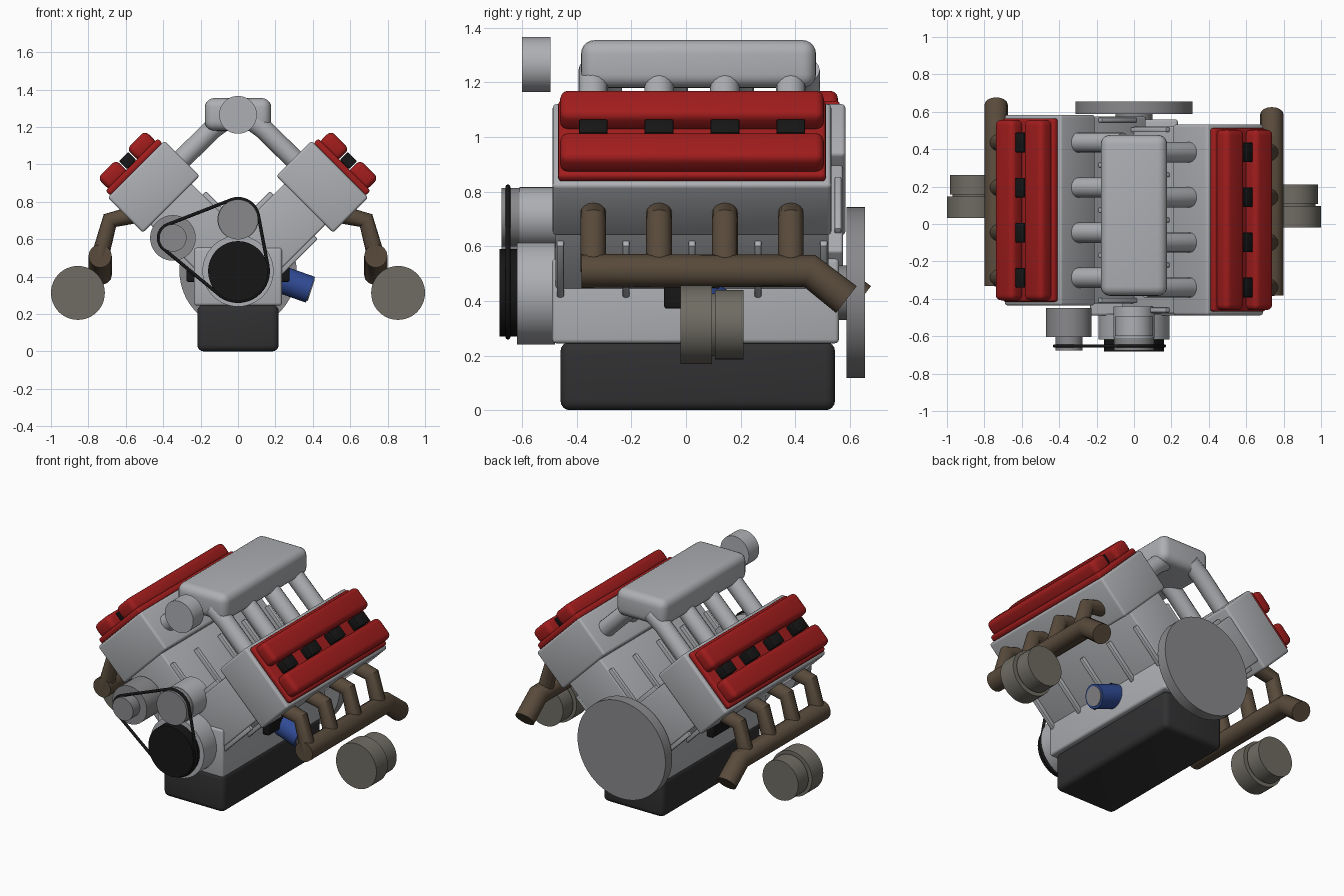
import bpy, bmesh, math
from mathutils import Vector

if "Cube" in bpy.data.objects:
    bpy.data.objects.remove(bpy.data.objects["Cube"])

R2 = math.sqrt(2)
CRANK_Z = 0.43


def material(name, rgb):
    m = bpy.data.materials.new(name)
    m.diffuse_color = (*rgb, 1)
    m.use_nodes = True
    m.node_tree.nodes["Principled BSDF"].inputs["Base Color"].default_value = m.diffuse_color
    return m


RED = material("red_paint", (0.36, 0.012, 0.012))
BLUE = material("blue_paint", (0.03, 0.07, 0.3))
BROWN = material("brown_iron", (0.1, 0.07, 0.045))
BLACK = material("black_rubber", (0.008, 0.008, 0.008))
DARK = material("dark_pan", (0.03, 0.03, 0.032))
CAST = material("turbo_cast", (0.16, 0.15, 0.125))
ALU = material("aluminium", (0.42, 0.43, 0.45))
STEEL = material("steel", (0.25, 0.25, 0.26))


def finish(name, mesh, mat, loc=(0, 0, 0), ry=0):
    ob = bpy.data.objects.new(name, mesh)
    bpy.context.collection.objects.link(ob)
    ob.location = loc
    ob.rotation_euler = (0, ry, 0)
    mesh.materials.clear()
    if mat:
        mesh.materials.append(mat)
    mesh.shade_smooth()
    mesh.set_sharp_from_angle(angle=math.radians(35))
    return ob


def box(name, size, loc, mat=ALU, bevel=0.01, ry=0, seg=3):
    bm = bmesh.new()
    bmesh.ops.create_cube(bm, size=1)
    bmesh.ops.scale(bm, vec=size, verts=bm.verts)
    if bevel:
        bmesh.ops.bevel(bm, geom=bm.edges[:], offset=bevel, segments=seg,
                        profile=0.5, affect='EDGES')
    me = bpy.data.meshes.new(name)
    bm.to_mesh(me)
    bm.free()
    return finish(name, me, mat, loc, ry)


def cyl(name, a, b, r, mat=ALU, sides=48):
    """Cylinder between points a and b."""
    a, b = Vector(a), Vector(b)
    d = b - a
    bm = bmesh.new()
    bmesh.ops.create_cone(bm, cap_ends=True, segments=sides,
                          radius1=r, radius2=r, depth=d.length)
    rot = d.to_track_quat('Z', 'Y').to_matrix()
    for v in bm.verts:
        v.co = rot @ v.co + (a + b) / 2
    me = bpy.data.meshes.new(name)
    bm.to_mesh(me)
    bm.free()
    return finish(name, me, mat)


def tube(name, pts, r, mat, cyclic=False):
    """Round pipe along a polyline."""
    cu = bpy.data.curves.new(name, 'CURVE')
    cu.dimensions = '3D'
    cu.bevel_depth = r
    cu.bevel_resolution = 6
    cu.use_fill_caps = True
    sp = cu.splines.new('POLY')
    sp.points.add(len(pts) - 1)
    for p, q in zip(sp.points, pts):
        p.co = (*q, 1)
    sp.use_cyclic_u = cyclic
    tmp = bpy.data.objects.new(name + "_path", cu)
    bpy.context.collection.objects.link(tmp)
    dg = bpy.context.evaluated_depsgraph_get()
    me = bpy.data.meshes.new_from_object(tmp.evaluated_get(dg))
    bpy.data.objects.remove(tmp)
    return finish(name, me, mat)


# bottom end
box("oil_pan", (0.435, 1.005, 0.25), (0, 0.043, 0.125), DARK, 0.035, seg=4)
box("crankcase", (0.47, 1.05, 0.31), (0, 0.035, 0.4), ALU, 0.015)
cyl("flywheel", (0, 0.588, CRANK_Z), (0, 0.656, CRANK_Z), 0.313, STEEL, 64)
cyl("crank_stub", (0, 0.5, CRANK_Z), (0, 0.6, CRANK_Z), 0.1, STEEL)

# front drive
cyl("timing_cover", (0, -0.48, CRANK_Z), (0, -0.618, CRANK_Z), 0.19)
cyl("crank_pulley", (0, -0.61, CRANK_Z), (0, -0.683, CRANK_Z), 0.16, BLACK)
PUMP, ALT = (0, 0.706), (-0.348, 0.607)
cyl("water_pump", (0, -0.44, PUMP[1]), (0, -0.61, PUMP[1]), 0.11)
cyl("pump_pulley", (0, -0.6, PUMP[1]), (0, -0.675, PUMP[1]), 0.107, STEEL)
cyl("alternator", (ALT[0], -0.45, ALT[1]), (ALT[0], -0.605, ALT[1]), 0.122, STEEL)
cyl("alternator_pulley", (ALT[0], -0.6, ALT[1]), (ALT[0], -0.675, ALT[1]), 0.073, STEEL)


def hull(points):
    """2D convex hull used for the belt path."""
    points = sorted(set(points))

    def half(seq):
        out = []
        for p in seq:
            while len(out) > 1 and ((out[-1][0] - out[-2][0]) * (p[1] - out[-2][1])
                                    - (out[-1][1] - out[-2][1]) * (p[0] - out[-2][0])) <= 0:
                out.pop()
            out.append(p)
        return out[:-1]
    return half(points) + half(points[::-1])


ring = [(cx + r * math.cos(t * math.tau / 40), cz + r * math.sin(t * math.tau / 40))
        for cx, cz, r in ((0, CRANK_Z, 0.162), (*PUMP, 0.111), (*ALT, 0.077))
        for t in range(40)]
tube("drive_belt", [(x, -0.652, z) for x, z in hull(ring)], 0.009, BLACK, True)

# intake
box("intake_plenum", (0.355, 0.86, 0.175), (0, 0.046, 1.267), ALU, 0.05, seg=5)
cyl("throttle_body", (0, -0.6, 1.265), (0, -0.495, 1.265), 0.101)

# the two banks
for s, side in ((1, "right"), (-1, "left")):
    yc = 0.048 - 0.026 * s
    ry = s * math.pi / 4

    def at(u, v, y=yc):
        # u runs up the bore axis, v across it toward the outside
        return (s * (u + v) / R2, y, CRANK_Z + (u - v) / R2)

    box(side + "_cylinder_bank", (0.31, 1.0, 0.45), at(0.285, 0), ALU, 0.01, ry)
    box(side + "_cylinder_head", (0.43, 1.02, 0.266), at(0.637, 0), ALU, 0.015, ry)
    box(side + "_cover_flange", (0.395, 0.98, 0.04), at(0.785, 0), RED, 0.015, ry)
    for k, v in (("inner", -0.11), ("outer", 0.11)):
        box(f"{side}_cover_{k}_ridge", (0.14, 0.965, 0.095), at(0.835, v), RED, 0.03, ry, 4)
    # stiffening ribs on both faces of the bank
    for i in range(5):
        y = yc + (i - 2) * 0.241
        for k, v in (("inner", -0.16), ("outer", 0.16)):
            box(f"{side}_{k}_rib_{i}", (0.04, 0.026, 0.27), at(0.288, v, y), ALU, 0.006, ry, 2)
    # coil, intake runner and exhaust primary for each cylinder
    for i in range(4):
        y = yc + (i - 1.5) * 0.241
        box(f"{side}_coil_{i}", (0.07, 0.105, 0.06), at(0.835, 0, y), BLACK, 0.006, ry, 2)
        tube(f"{side}_intake_runner_{i}",
             [(s * 0.32, y, 1.008), (s * 0.14, y, 1.186), (s * 0.06, y, 1.245)], 0.054, ALU)
        tube(f"{side}_exhaust_primary_{i}",
             [(s * 0.57, y, 0.728), (s * 0.685, y, 0.7), (s * 0.737, y, 0.51)], 0.047, BROWN)
    # exhaust log and downturned outlet
    tube(side + "_exhaust_log",
         [(s * 0.737, yc - 0.405, 0.51), (s * 0.737, yc + 0.43, 0.51),
          (s * 0.737, yc + 0.565, 0.405)], 0.062, BROWN)
    # turbocharger housings
    x, z = s * 0.856, 0.313
    cyl(side + "_turbo_compressor", (x, yc - 0.042, z), (x, yc + 0.073, z), 0.144, CAST)
    cyl(side + "_turbo_core", (x, yc + 0.07, z), (x, yc + 0.09, z), 0.115, CAST)
    cyl(side + "_turbo_turbine", (x, yc + 0.085, z), (x, yc + 0.188, z), 0.127, CAST)
    box(side + "_engine_mount", (0.06, 0.2, 0.085), (s * 0.245, 0.02, 0.415), BLACK, 0.008)

# oil filter
cyl("oil_filter", (0.22, 0.1, 0.389), (0.387, 0.1, 0.33), 0.073, BLUE)
cyl("oil_filter_cap", (0.38, 0.1, 0.332), (0.392, 0.1, 0.328), 0.06, STEEL)
